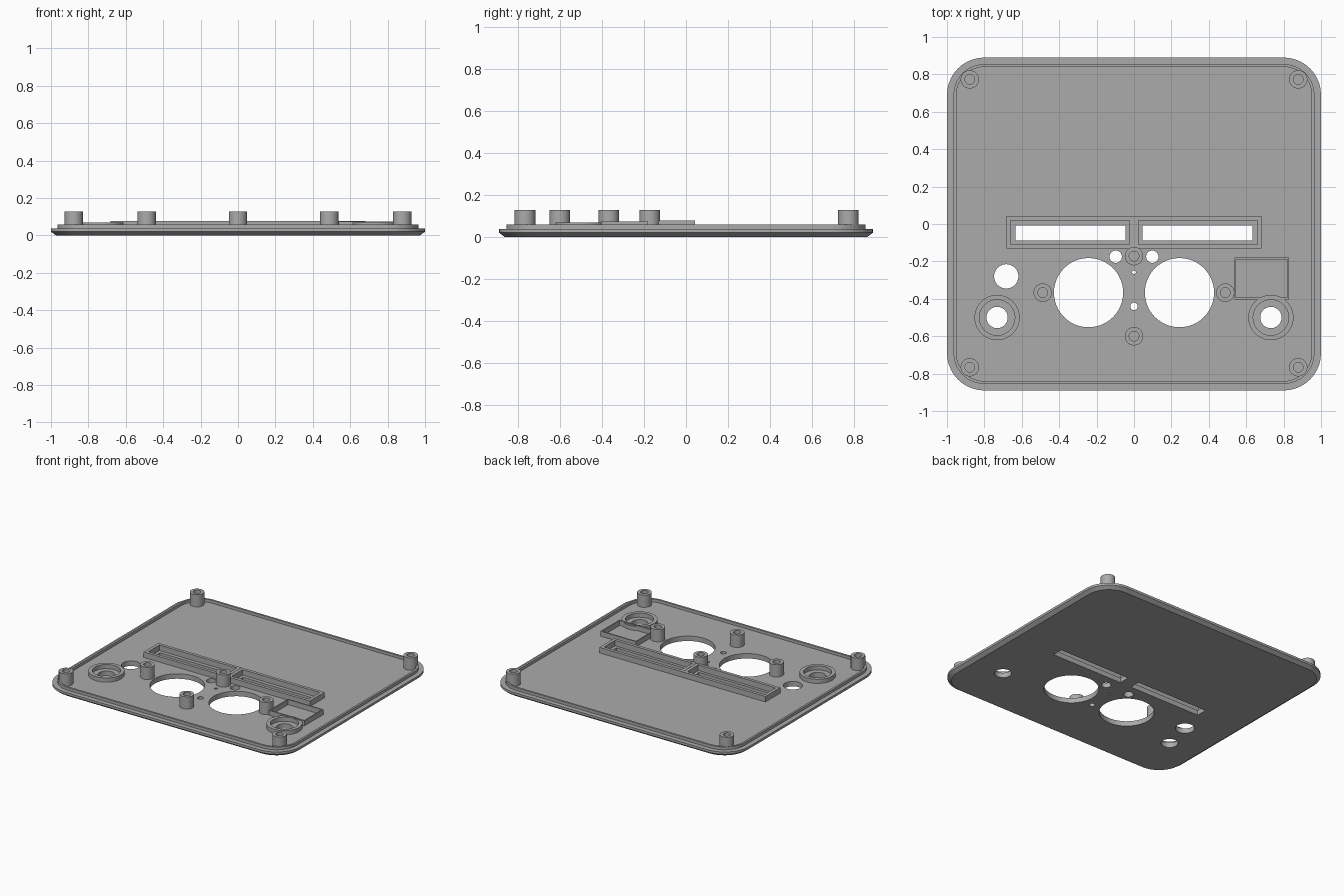
import bpy
import bmesh
from math import cos, sin, pi

cube = bpy.data.objects.get("Cube")
if cube:
    bpy.data.objects.remove(cube, do_unlink=True)

grey = bpy.data.materials.new("plain grey")
grey.use_nodes = True
GREY = (0.41, 0.41, 0.41, 1)
grey.diffuse_color = GREY
grey.node_tree.nodes["Principled BSDF"].inputs["Base Color"].default_value = GREY

FLOOR = 0.037


def circle(r, n=48):
    return [(r * cos(2 * pi * i / n), r * sin(2 * pi * i / n)) for i in range(n)]


def rectangle(hx, hy):
    return [(hx, hy), (-hx, hy), (-hx, -hy), (hx, -hy)]


def rounded(inset, seg=10):
    """Plate outline moved inwards by inset."""
    r, pts = 0.2 - inset, []
    for q, (sx, sy) in enumerate([(1, 1), (-1, 1), (-1, -1), (1, -1)]):
        for i in range(seg + 1):
            a = (q + i / seg) * pi / 2
            pts.append((sx * 0.8 + r * cos(a), sy * 0.69 + r * sin(a)))
    return pts


def loft(bm, loops, center=(0, 0), closed=False):
    """Skin a stack of (outline, z) loops; cap the ends or close into a ring."""
    rows = [[bm.verts.new((x + center[0], y + center[1], z)) for x, y in pts]
            for pts, z in loops]
    pairs = list(zip(rows, rows[1:]))
    if closed:
        pairs.append((rows[-1], rows[0]))
    else:
        bm.faces.new(rows[0][::-1])
        bm.faces.new(rows[-1])
    n = len(rows[0])
    for a, b in pairs:
        for i in range(n):
            j = (i + 1) % n
            bm.faces.new((a[i], a[j], b[j], b[i]))


def finish(name, bm):
    bmesh.ops.recalc_face_normals(bm, faces=bm.faces)
    mesh = bpy.data.meshes.new(name)
    bm.to_mesh(mesh)
    bm.free()
    mesh.materials.append(grey)
    obj = bpy.data.objects.new(name, mesh)
    bpy.context.collection.objects.link(obj)
    return obj


def smooth(obj):
    bpy.ops.object.select_all(action="DESELECT")
    obj.select_set(True)
    bpy.context.view_layer.objects.active = obj
    bpy.ops.object.shade_smooth_by_angle(angle=0.5)


def wall(name, center, outer, inner, top):
    """Standing wall with an open middle, sunk slightly into the floor."""
    bm = bmesh.new()
    low = FLOOR - 0.007
    loft(bm, [(outer, low), (outer, top), (inner, top), (inner, low)], center, True)
    return finish(name, bm)


# Plate with chamfered underside and raised lip
bm = bmesh.new()
loft(bm, [(rounded(i), z) for i, z in
          [(0.027, 0), (0, 0.02), (0, FLOOR), (0.035, FLOOR),
           (0.035, 0.058), (0.05, 0.058), (0.05, FLOOR)]])
plate = finish("panel_plate", bm)

# Through holes: large openings, display slots, knob holes and small holes
bm = bmesh.new()
holes = [(0, -0.258, 0.01), (0, -0.44, 0.02), (-0.683, -0.28, 0.065)]
for s in (-1, 1):
    holes += [(s * 0.243, -0.367, 0.185), (s * 0.098, -0.175, 0.033),
              (s * 0.732, -0.5, 0.057)]
    loft(bm, [(rectangle(0.294, 0.04), -0.1), (rectangle(0.294, 0.04), 0.2)],
         (s * 0.34, -0.048))
for x, y, r in holes:
    loft(bm, [(circle(r), -0.1), (circle(r), 0.2)], (x, y))
cutter = finish("hole_cutter", bm)
cutter.hide_render = True

cut = plate.modifiers.new("holes", "BOOLEAN")
cut.operation = "DIFFERENCE"
cut.solver = "EXACT"
cut.object = cutter
bpy.context.view_layer.objects.active = plate
bpy.ops.object.modifier_apply(modifier=cut.name)
bpy.data.objects.remove(cutter, do_unlink=True)
smooth(plate)

# Screw posts
posts = {"center_back": (0, -0.172), "center_front": (0, -0.6)}
for s, side in ((-1, "right"), (1, "left")):
    posts[side + "_back"] = (s * 0.878, 0.773)
    posts[side + "_front"] = (s * 0.878, -0.766)
    posts[side + "_middle"] = (s * 0.488, -0.367)
for place, pos in posts.items():
    smooth(wall("screw_post_" + place, pos, circle(0.049, 32), circle(0.026, 32), 0.128))

# Slot frames and knob collars
for s, side in ((-1, "right"), (1, "left")):
    wall("slot_frame_" + side, (s * 0.342, -0.045),
         rectangle(0.341, 0.087), rectangle(0.318, 0.064), 0.078)
    smooth(wall("knob_collar_" + side, (s * 0.732, -0.5),
                circle(0.121), circle(0.095), 0.068))

# Small rectangular holder
wall("switch_holder", (0.683, -0.292),
     rectangle(0.147, 0.112), rectangle(0.138, 0.102), 0.074)
